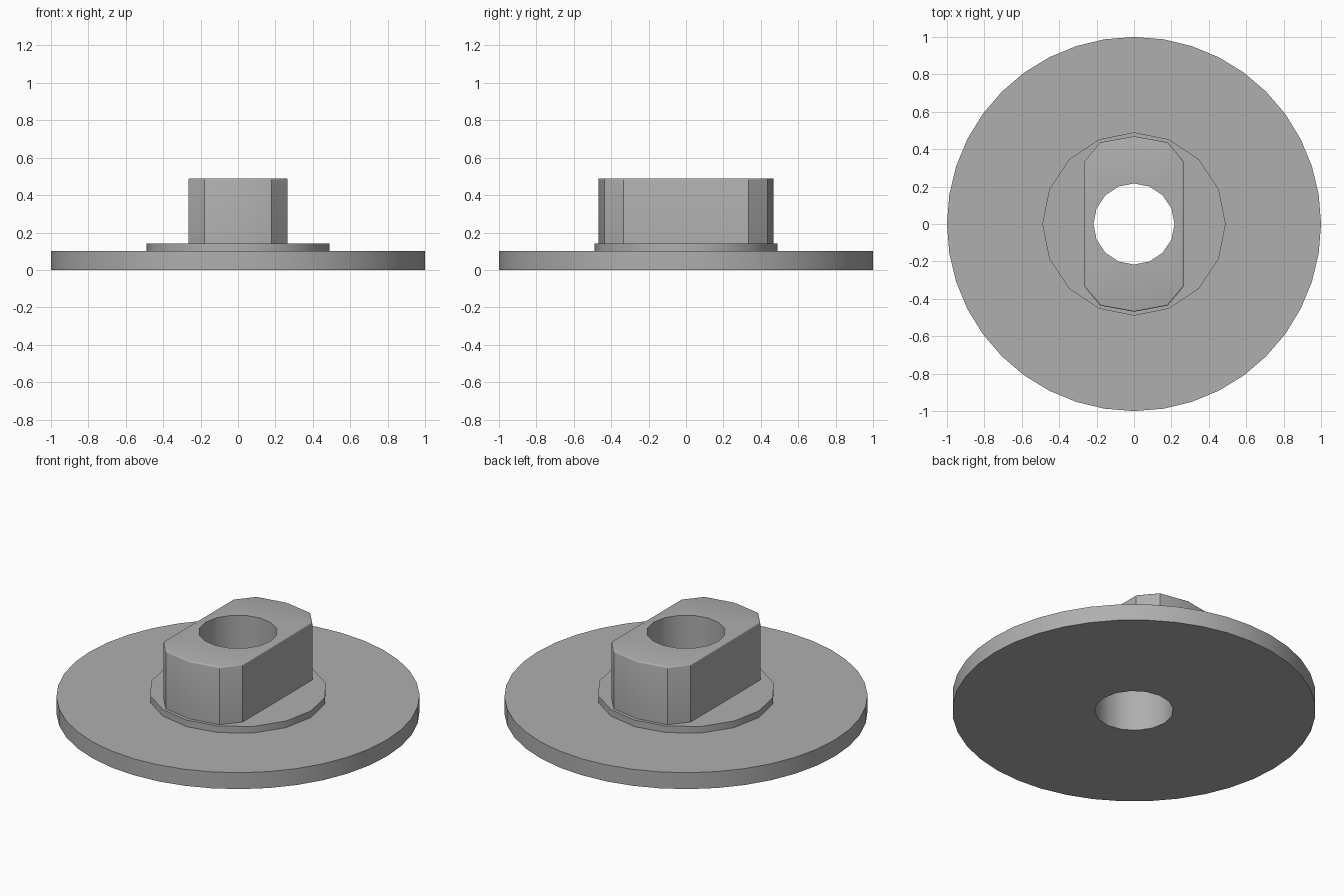
import bpy, bmesh
from math import sin, cos, pi, radians

if "Cube" in bpy.data.objects:
    bpy.data.objects.remove(bpy.data.objects["Cube"])

HOLE_R, HOLE_SIDES = 0.217, 16

grey = bpy.data.materials.new("dark_grey")
grey.diffuse_color = (0.43, 0.43, 0.43, 1)
grey.use_nodes = True
grey.node_tree.nodes["Principled BSDF"].inputs["Base Color"].default_value = grey.diffuse_color


def circle(r, n):
    return [(r * sin(2 * pi * i / n), r * cos(2 * pi * i / n)) for i in range(n)]


def bored_part(name, sections):
    """Closed solid through stacked (outline, z) sections, with the central bore."""
    bm = bmesh.new()

    def ring(pts, z):
        vs = [bm.verts.new((x, y, z)) for x, y in pts]
        es = [bm.edges.new((vs[i - 1], vs[i])) for i in range(len(vs))]
        return vs, es

    def wall(a, b):
        for i in range(len(a)):
            bm.faces.new((a[i - 1], a[i], b[i], b[i - 1]))

    outer = [ring(pts, z) for pts, z in sections]
    bore = [ring(circle(HOLE_R, HOLE_SIDES), sections[k][1]) for k in (0, -1)]
    # flat ends between outline and bore
    for o, h in ((outer[0], bore[0]), (outer[-1], bore[1])):
        bmesh.ops.triangle_fill(bm, use_beauty=True, edges=o[1] + h[1])
    for lower, upper in zip(outer, outer[1:]):
        wall(lower[0], upper[0])
    wall(bore[0][0], bore[1][0])
    bmesh.ops.recalc_face_normals(bm, faces=bm.faces)

    mesh = bpy.data.meshes.new(name)
    bm.to_mesh(mesh)
    bm.free()
    mesh.materials.append(grey)
    obj = bpy.data.objects.new(name, mesh)
    bpy.context.collection.objects.link(obj)
    bpy.ops.object.select_all(action='DESELECT')
    obj.select_set(True)
    bpy.context.view_layer.objects.active = obj
    bpy.ops.object.shade_smooth_by_angle(angle=radians(35))
    return obj


# wide base flange
disc = circle(1.0, 40)
bored_part("base_flange", [(disc, 0.0), (disc, 0.10)])

# low collar under the key
collar = circle(0.49, 16)
bored_part("collar", [(collar, 0.10), (collar, 0.14)])

# flat-sided key block with a small rounded top edge
quarter = [(0.18, 0.436), (0.265, 0.335)]
right = [(0.0, 0.469)] + quarter + [(x, -y) for x, y in reversed(quarter)]
key = right + [(-x, -y) for x, y in right]
sections = [(key, 0.14)]
for deg in (0, 30, 60, 90):
    inset = 0.008 * (1 - cos(radians(deg)))
    outline = [(x * (1 - inset / 0.265), y * (1 - inset / 0.469)) for x, y in key]
    sections.append((outline, 0.482 + 0.008 * sin(radians(deg))))
bored_part("key_block", sections)
